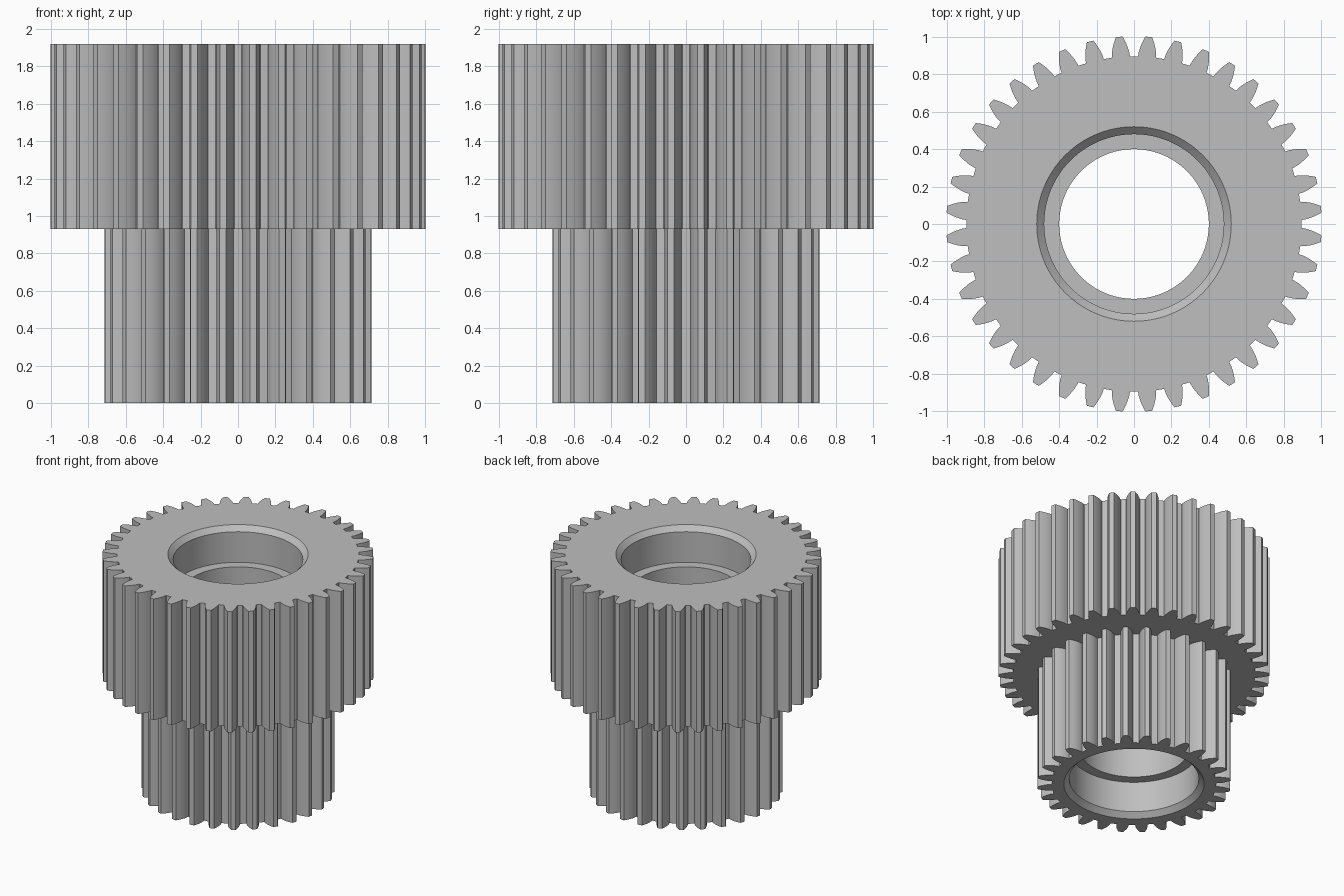
import bpy, bmesh
from math import radians, cos, sin, tan, acos, pi

cube = bpy.data.objects.get("Cube")
if cube:
    bpy.data.objects.remove(cube)

steel = bpy.data.materials.new("steel_grey")
steel.use_nodes = True
GREY = (0.52, 0.52, 0.52, 1)
steel.diffuse_color = GREY
steel.node_tree.nodes["Principled BSDF"].inputs["Base Color"].default_value = GREY

MODULE = 0.0478
PRESSURE = radians(20)
TOP, STEP = 1.92, 0.93
BORE, SEAT, RIM = 0.40, 0.48, 0.52    # through hole, bearing seat, chamfer rim
SEAT_DEPTH, CHAMFER = 0.29, 0.04


def involute(angle):
    return tan(angle) - angle


def gear_profile(teeth):
    """Polar outline (radius, angle) of an involute gear, gap centred on angle 0."""
    pitch_r = MODULE * teeth / 2
    base, root, tip = pitch_r * cos(PRESSURE), pitch_r - 1.25 * MODULE, pitch_r + MODULE
    half_base = pi / (2 * teeth) + involute(PRESSURE)
    steps = 5
    flank = [(root, half_base + radians(0.15))]
    for i in range(steps + 1):
        r = base + (tip - base) * i / steps
        flank.append((r, half_base - involute(acos(min(1, base / r)))))
    tooth = [(r, -a) for r, a in flank] + [(tip, 0)] + flank[::-1]
    points = []
    for t in range(teeth):
        centre = (t + 0.5) * 2 * pi / teeth
        points.append((root, centre - pi / teeth))
        points += [(r, centre + a) for r, a in tooth]
    return points


def build_gear(name, teeth, path):
    """Skin rings along the path; a radius of None means the toothed outline."""
    outline = gear_profile(teeth)
    bm = bmesh.new()
    rings = []
    for radius, z in path:
        rings.append([bm.verts.new(((radius or r) * cos(a), (radius or r) * sin(a), z))
                      for r, a in outline])
    n = len(outline)
    for a, b in zip(rings, rings[1:]):
        for i in range(n):
            j = (i + 1) % n
            bm.faces.new((a[i], b[i], b[j], a[j]))
    mesh = bpy.data.meshes.new(name)
    bm.to_mesh(mesh)
    bm.free()
    mesh.materials.append(steel)
    obj = bpy.data.objects.new(name, mesh)
    bpy.context.collection.objects.link(obj)
    bpy.ops.object.select_all(action='DESELECT')
    obj.select_set(True)
    bpy.context.view_layer.objects.active = obj
    bpy.ops.object.shade_smooth_by_angle(angle=radians(25))
    return obj


# Upper gear: bore, bearing seat, chamfer, top face, teeth, underside
build_gear("large_gear", 40, [
    (BORE, STEP), (BORE, TOP - SEAT_DEPTH), (SEAT, TOP - SEAT_DEPTH),
    (SEAT, TOP - CHAMFER), (RIM, TOP), (None, TOP), (None, STEP), (0.6, STEP)])

# Lower gear: teeth, bottom face, chamfer, bearing seat, bore
build_gear("small_gear", 28, [
    (None, STEP), (None, 0), (RIM, 0), (SEAT, CHAMFER),
    (SEAT, SEAT_DEPTH), (BORE, SEAT_DEPTH), (BORE, STEP)])
